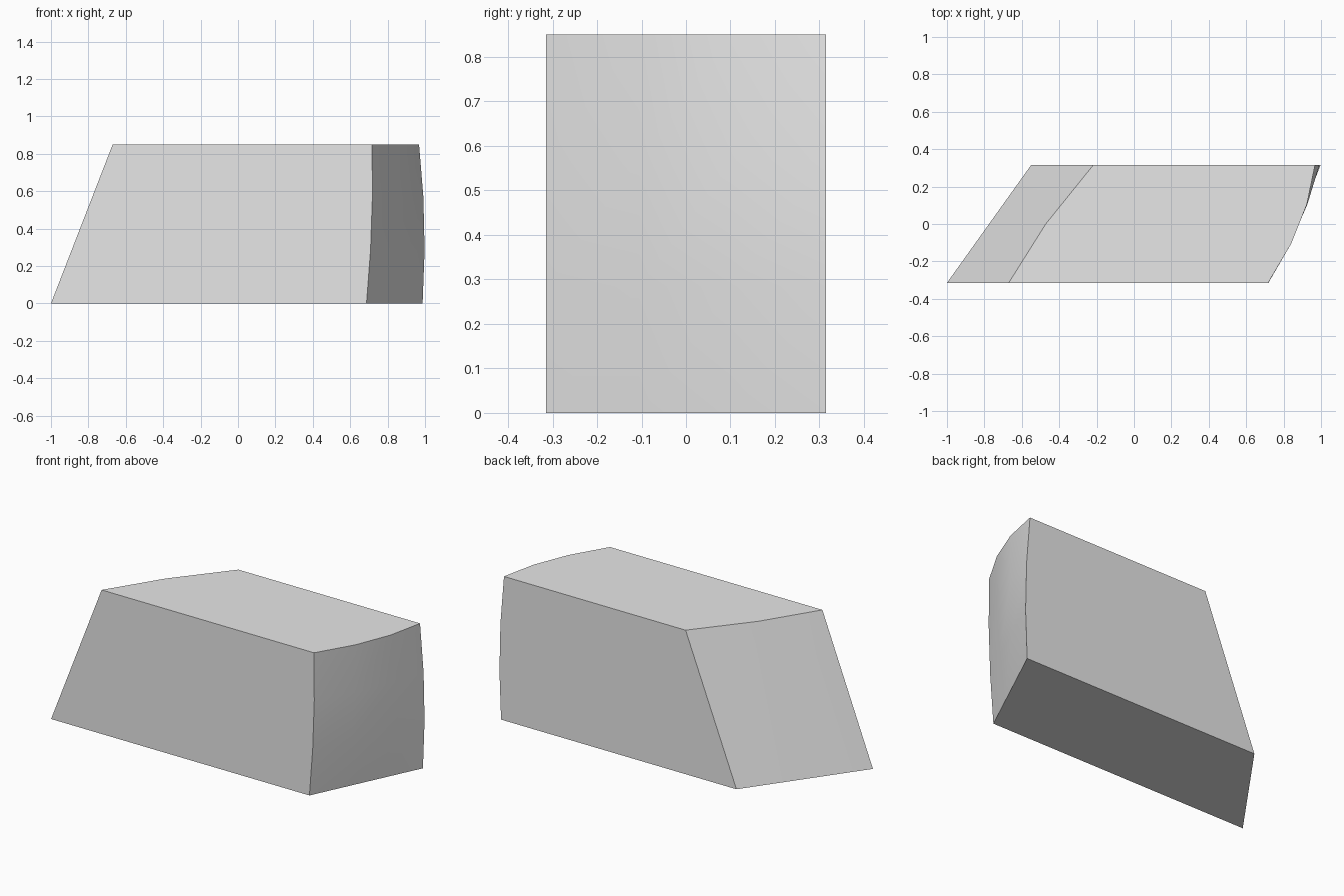
import bpy
import bmesh
import math

cube = bpy.data.objects.get("Cube")
if cube:
    bpy.data.objects.remove(cube, do_unlink=True)

HALF_DEPTH, HEIGHT = 0.315, 0.85


def mix(a, b, t):
    return a + (b - a) * t


def hump(t):
    return 4 * t * (1 - t)


# Plain slanted end: straight foot, slightly bent top edge
def left_x(u, v):
    bend = 0.028 * (1 - abs(2 * u - 1))
    return mix(mix(-1.0, -0.55, u), mix(-0.67, -0.218, u) - bend, v)


# Bulging end: straight foot, bowed top edge and bowed uprights
def right_x(u, v):
    chord = mix(mix(0.687, 0.987, u), mix(0.717, 0.968, u), v)
    return chord + 0.045 * v * hump(u) + mix(0.013, 0.019, u) * hump(v)


def end_sheet(bm, x_at, nu, nv, outward):
    grid = [[bm.verts.new((x_at(i / nu, j / nv),
                           mix(-HALF_DEPTH, HALF_DEPTH, i / nu),
                           HEIGHT * j / nv))
             for j in range(nv + 1)] for i in range(nu + 1)]
    for i in range(nu):
        for j in range(nv):
            quad = [grid[i][j], grid[i + 1][j], grid[i + 1][j + 1], grid[i][j + 1]]
            bm.faces.new(quad[::outward])
    return grid


bm = bmesh.new()
left = end_sheet(bm, left_x, 2, 1, -1)
right = end_sheet(bm, right_x, 3, 3, 1)

# Flat front, back, bottom and top close the block between the two ends
bm.faces.new(left[0][::-1] + right[0])
bm.faces.new(left[-1] + right[-1][::-1])
bm.faces.new([c[0] for c in left] + [c[0] for c in right[::-1]])
bm.faces.new([c[-1] for c in left[::-1]] + [c[-1] for c in right])
bmesh.ops.recalc_face_normals(bm, faces=bm.faces)

mesh = bpy.data.meshes.new("slanted_block")
bm.to_mesh(mesh)
bm.free()
block = bpy.data.objects.new("slanted_block", mesh)
bpy.context.collection.objects.link(block)

# Single grey finish
grey = bpy.data.materials.new("light grey")
grey.use_nodes = True
colour = (0.8, 0.8, 0.8, 1)
grey.diffuse_color = colour
grey.node_tree.nodes["Principled BSDF"].inputs["Base Color"].default_value = colour
mesh.materials.append(grey)

# Smooth the gentle bends, keep the block edges crisp
bpy.context.view_layer.objects.active = block
block.select_set(True)
bpy.ops.object.shade_smooth_by_angle(angle=math.radians(30))
